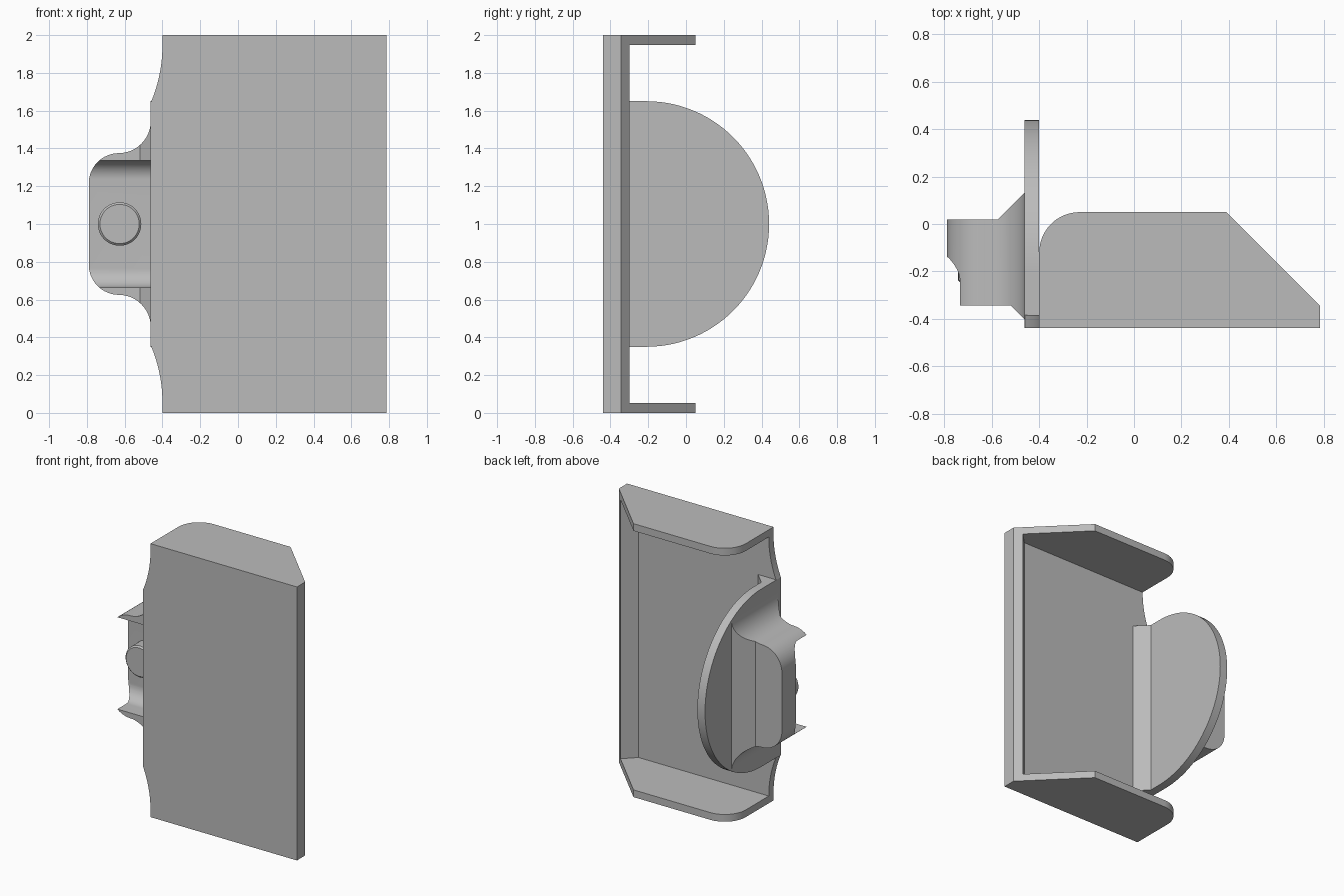
import bpy, bmesh, math
from mathutils import Vector

old = bpy.data.objects.get("Cube")
if old:
    bpy.data.objects.remove(old, do_unlink=True)

grey = bpy.data.materials.new("plain grey")
grey.use_nodes = True
grey.diffuse_color = (0.5, 0.5, 0.5, 1)
grey.node_tree.nodes["Principled BSDF"].inputs["Base Color"].default_value = (0.5, 0.5, 0.5, 1)


def arc(cx, cy, r, start, end, n=16):
    """Points on a circle, angles in degrees."""
    angles = [math.radians(start + (end - start) * i / n) for i in range(n + 1)]
    return [(cx + r * math.cos(a), cy + r * math.sin(a)) for a in angles]


def prism(name, points, axis, low, high):
    """Extrude a 2D outline along an axis; the outline uses the other two axes in order."""
    place = {"x": lambda p, d: (d, p[0], p[1]),
             "y": lambda p, d: (p[0], d, p[1]),
             "z": lambda p, d: (p[0], p[1], d)}[axis]
    bm = bmesh.new()
    face = bm.faces.new([bm.verts.new(place(p, low)) for p in points])
    grown = bmesh.ops.extrude_face_region(bm, geom=[face])["geom"]
    shift = Vector(place((0, 0), high - low))
    bmesh.ops.translate(bm, vec=shift, verts=[v for v in grown if isinstance(v, bmesh.types.BMVert)])
    # Close the starting side if the extrusion consumed it
    edges = [e for e in bm.edges if e.is_boundary]
    if edges:
        bmesh.ops.holes_fill(bm, edges=edges)
    bmesh.ops.recalc_face_normals(bm, faces=bm.faces)
    mesh = bpy.data.meshes.new(name)
    bm.to_mesh(mesh)
    bm.free()
    mesh.materials.append(grey)
    obj = bpy.data.objects.new(name, mesh)
    bpy.context.collection.objects.link(obj)
    return obj


def activate(obj):
    bpy.ops.object.select_all(action="DESELECT")
    obj.select_set(True)
    bpy.context.view_layer.objects.active = obj


def cut(obj, cutter, operation):
    mod = obj.modifiers.new("cut", "BOOLEAN")
    mod.operation, mod.solver, mod.object = operation, "EXACT", cutter
    activate(obj)
    bpy.ops.object.modifier_apply(modifier=mod.name)
    bpy.data.objects.remove(cutter, do_unlink=True)


def smooth(obj):
    activate(obj)
    bpy.ops.object.shade_smooth_by_angle(angle=math.radians(25))


def mirrored(points):
    """Add the reflection of a top-to-middle outline about z = 1."""
    return points + [(x, 2 - z) for x, z in reversed(points)]


FRONT, BACK, T = -0.44, -0.385, 0.053
SIDE, RIM, INNER = 0.785, -0.40, 0.654

# Front panel with concave shoulders beside the pivot disc
shoulder = arc(RIM - 0.78, 2 - T, 0.78, 0, -22.6, 12)
shoulder = [p for p in shoulder if p[0] > -0.462] + [(-0.462, 1.65)]
panel = prism("front_panel", mirrored([(INNER, 2 - T)] + shoulder), "y", FRONT, BACK)
smooth(panel)

# Side lip with a bevelled edge and sloped inner face
prism("side_lip", [(INNER, FRONT), (SIDE, FRONT), (SIDE, -0.345), (0.74, -0.30), (INNER, BACK)],
      "z", T, 2 - T)

# Top and bottom flanges
flange = [(RIM, FRONT), (SIDE, FRONT), (SIDE, -0.345), (0.39, 0.05)]
flange += arc(RIM + 0.17, -0.12, 0.17, 90, 180)
for name, low in (("bottom_flange", 0), ("top_flange", 2 - T)):
    smooth(prism(name, flange, "z", low, low + T))

# Round-backed pivot plate
disc = prism("pivot_plate", [(BACK, 0.35)] + arc(-0.21, 1, 0.65, -90, 90, 56) + [(BACK, 1.65)],
             "x", -0.462, RIM)
smooth(disc)

# Corner brace between the panel and the pivot plate
prism("corner_brace", [(RIM, BACK), (RIM + 0.087, BACK), (RIM, BACK + 0.087)], "z", 0.35, 1.65)

# Button bracket: flared front outline trimmed by its plan outline
outline = mirrored([(-0.462, 1.55)] + arc(-0.632, 1.545, 0.17, 0, -90)[1:]
                   + arc(-0.63, 1.215, 0.16, 90, 180)[1:])
bracket = prism("button_bracket", outline, "y", -0.45, 0.2)
plan = [(-0.85, 0.02), (-0.575, 0.02), (-0.462, 0.133), (-0.44, 0.133),
        (-0.44, -0.403), (-0.462, -0.403), (-0.52, -0.345), (-0.85, -0.345)]
cut(bracket, prism("plan_cutter", plan, "z", 0.2, 1.8), "INTERSECT")

# Rounded channel through the bracket front
channel = [(-0.6, 0.664)] + arc(-0.24, 0.764, 0.1, -90, 0)
channel += arc(-0.24, 1.236, 0.1, 0, 90) + [(-0.6, 1.336)]
cut(bracket, prism("channel_cutter", channel, "x", -0.9, -0.462), "DIFFERENCE")
smooth(bracket)

# Round button with a small bevelled rim
button = prism("button", arc(-0.627, 1, 0.115, 0, 360, 48)[:-1], "y", -0.25, -0.13)
bevel = button.modifiers.new("rim", "BEVEL")
bevel.width, bevel.segments, bevel.angle_limit = 0.011, 1, math.radians(60)
smooth(button)
